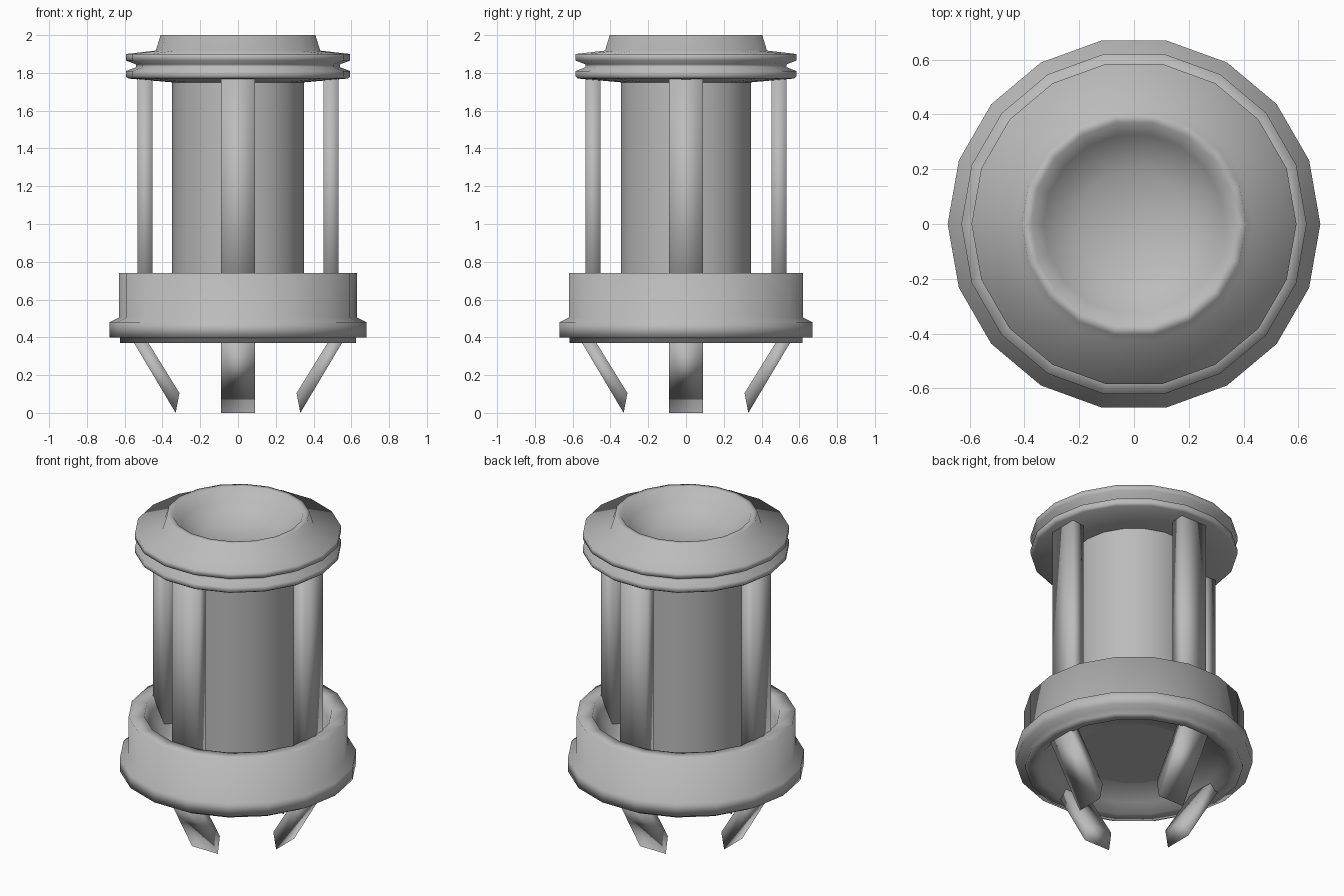
import bpy, bmesh, math
from mathutils import Vector

if "Cube" in bpy.data.objects:
    bpy.data.objects.remove(bpy.data.objects["Cube"])

SIDES = 18

# Mid grey used on every part
grey = bpy.data.materials.new("mid_grey")
grey.diffuse_color = (0.5, 0.5, 0.5, 1)
grey.use_nodes = True
grey.node_tree.nodes["Principled BSDF"].inputs["Base Color"].default_value = grey.diffuse_color


def finish(name, bm, soft=True):
    """Soft parts are shaded smooth across all their edges."""
    bmesh.ops.remove_doubles(bm, verts=bm.verts, dist=1e-5)
    bmesh.ops.recalc_face_normals(bm, faces=bm.faces)
    me = bpy.data.meshes.new(name)
    bm.to_mesh(me)
    bm.free()
    me.materials.append(grey)
    ob = bpy.data.objects.new(name, me)
    bpy.context.collection.objects.link(ob)
    bpy.ops.object.select_all(action='DESELECT')
    ob.select_set(True)
    bpy.context.view_layer.objects.active = ob
    if soft:
        bpy.ops.object.shade_smooth()
    else:
        bpy.ops.object.shade_smooth_by_angle(angle=math.radians(35))
    return ob


def lathe(name, profile, soft=True):
    """Revolve an (r, z) profile around the z axis."""
    bm = bmesh.new()
    vs = [bm.verts.new((r, 0, z)) for r, z in profile]
    es = [bm.edges.new(pair) for pair in zip(vs, vs[1:])]
    bmesh.ops.spin(bm, geom=vs + es, axis=(0, 0, 1), cent=(0, 0, 0),
                   angle=math.tau, steps=SIDES, use_duplicate=False)
    return finish(name, bm, soft)


def bar(name, ends, turn):
    """Flat bar between two ends, each an (inner, outer) pair of (r, z)."""
    section = [(0, -.09), (1, -.09), (1, .09), (0, .09)]
    c, s = math.cos(turn), math.sin(turn)
    bm = bmesh.new()
    rings = []
    for inner, outer in ends:
        ring = []
        for t, w in section:
            r, z = Vector(inner).lerp(Vector(outer), t)
            ring.append(bm.verts.new((r * c - w * s, r * s + w * c, z)))
        rings.append(ring)
    a, b = rings
    bm.faces.new(a)
    bm.faces.new(b[::-1])
    for i in range(len(a)):
        j = (i + 1) % len(a)
        bm.faces.new((a[i], b[i], b[j], a[j]))
    return finish(name, bm)


# Central column
lathe("column", [(0, .46), (.35, .46), (.35, 1.77), (0, 1.77)], soft=False)

# Flanged base collar with sloped cup above and shallow recess below
lathe("base_collar", [
    (0, .52), (.38, .52), (.45, .55), (.52, .68), (.54, .74), (.63, .74),
    (.63, .505), (.68, .48), (.68, .40), (.625, .40), (.625, .37), (.55, .37),
    (.50, .42), (.3, .47), (0, .48)])

# Grooved cap with a dished top
lathe("dished_cap", [
    (0, 1.75), (.35, 1.75), (.58, 1.77), (.593, 1.78), (.593, 1.81),
    (.54, 1.83), (.54, 1.845), (.593, 1.865), (.593, 1.90), (.435, 1.918),
    (.41, 2.0), (.375, 2.0), (.33, 1.93), (.2, 1.86), (0, 1.83)])

# Four upright struts and four inward-leaning legs
for i, side in enumerate(("right", "back", "left", "front")):
    turn = i * math.pi / 2
    bar(f"{side}_strut", [((.452, .45), (.533, .45)), ((.452, 1.78), (.533, 1.78))], turn)
    bar(f"{side}_leg", [((.505, .42), (.58, .42)), ((.31, .105), (.33, 0))], turn)
